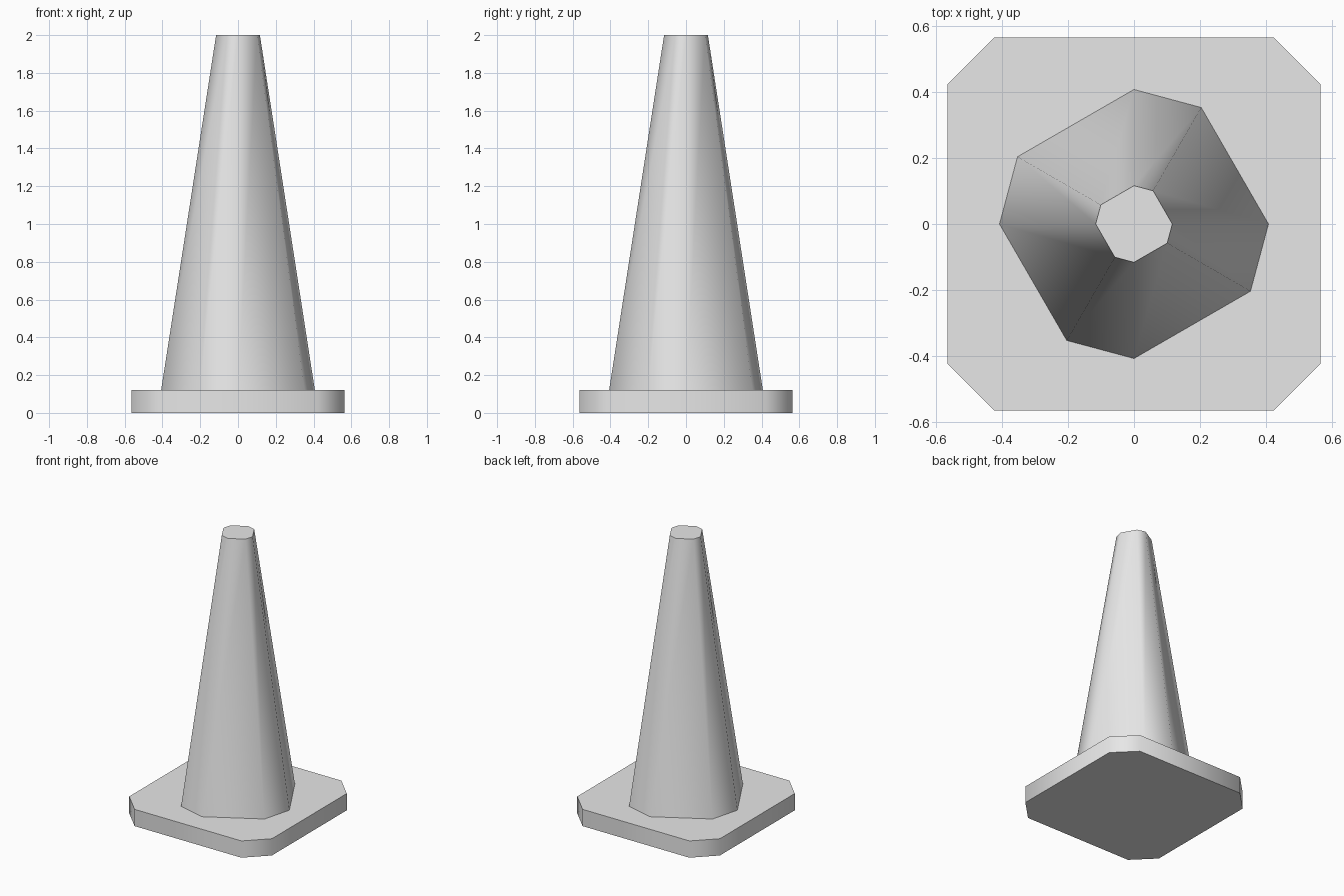
import bpy
import bmesh
from math import cos, sin, radians

default = bpy.data.objects.get("Cube")
if default:
    bpy.data.objects.remove(default, do_unlink=True)

GREY = (0.8, 0.8, 0.8, 1.0)
grey = bpy.data.materials.new("plain_grey")
grey.use_nodes = True
grey.diffuse_color = GREY
grey.node_tree.nodes["Principled BSDF"].inputs["Base Color"].default_value = GREY


def loft(name, lower, upper, z0, z1):
    """Closed solid between two outlines, with smooth sides and sharp rims."""
    bm = bmesh.new()
    a = [bm.verts.new((x, y, z0)) for x, y in lower]
    b = [bm.verts.new((x, y, z1)) for x, y in upper]
    bm.faces.new(a[::-1])
    bm.faces.new(b)
    for i in range(len(a)):
        j = (i + 1) % len(a)
        bm.faces.new((a[i], a[j], b[j], b[i]))
    mesh = bpy.data.meshes.new(name)
    bm.to_mesh(mesh)
    bm.free()
    mesh.materials.append(grey)
    obj = bpy.data.objects.new(name, mesh)
    bpy.context.collection.objects.link(obj)
    bpy.ops.object.select_all(action="DESELECT")
    obj.select_set(True)
    bpy.context.view_layer.objects.active = obj
    bpy.ops.object.shade_smooth_by_angle(angle=radians(60))
    return obj


def ring(radius):
    """Uneven octagon: alternating wide and narrow sides."""
    angles = [q + s for q in range(0, 360, 90) for s in (0, 60)]
    return [(radius * cos(radians(t)), radius * sin(radians(t))) for t in angles]


# Square base plate with cut corners
HALF, CUT = 0.565, 0.423
plate = []
for q in range(4):
    c, s = cos(radians(90 * q)), sin(radians(90 * q))
    plate += [(x * c - y * s, x * s + y * c) for x, y in ((HALF, CUT), (CUT, HALF))]
loft("base_plate", plate, plate, 0, 0.12)

# Tapered cone body with a flat closed top
loft("cone_body", ring(0.407), ring(0.116), 0.12, 2.0)
